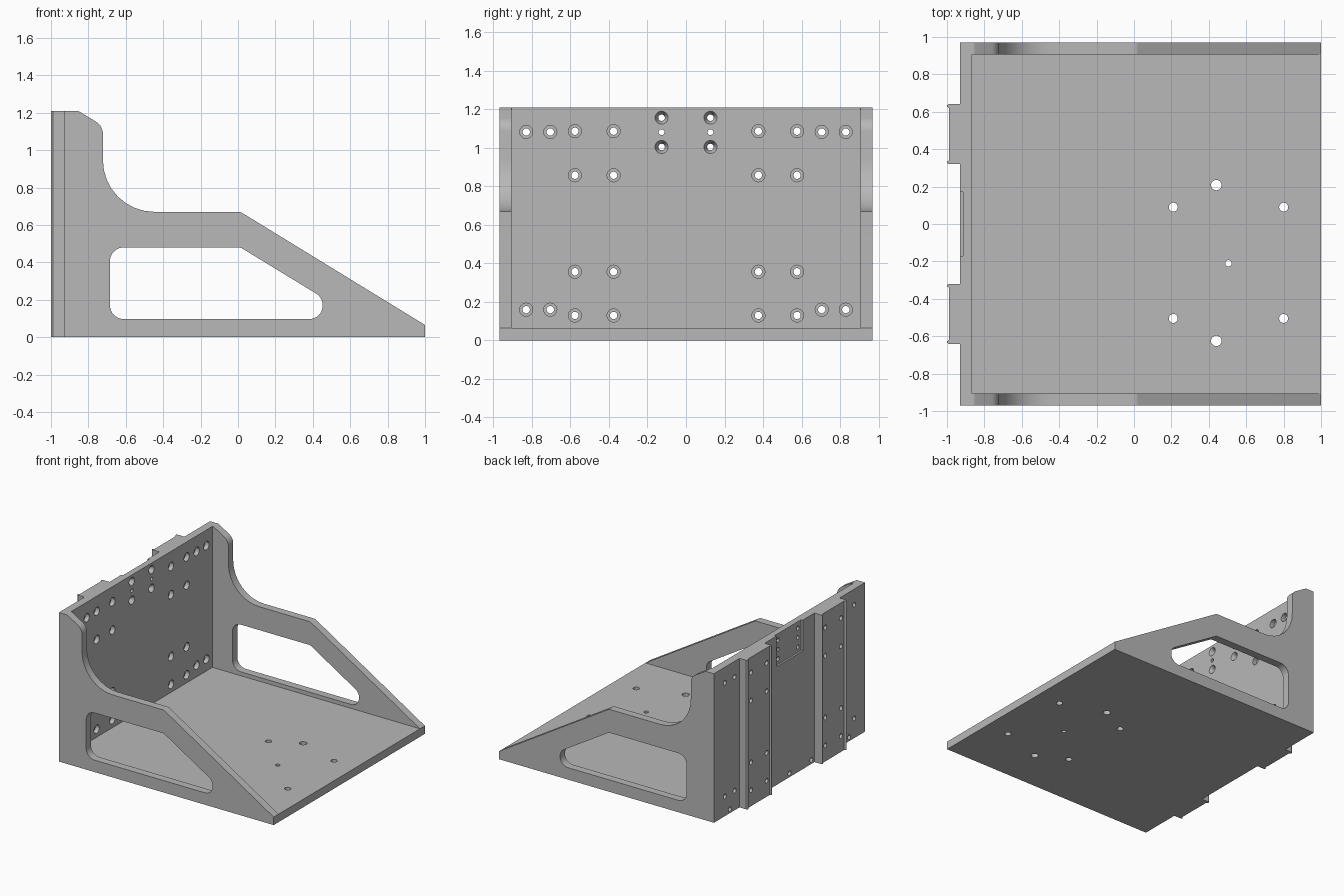
import bpy, bmesh, math
from mathutils import Vector

if "Cube" in bpy.data.objects:
    bpy.data.objects.remove(bpy.data.objects["Cube"], do_unlink=True)

grey = bpy.data.materials.new("machined grey")
grey.use_nodes = True
COLOUR = (0.48, 0.48, 0.48, 1)
grey.diffuse_color = COLOUR
grey.node_tree.nodes["Principled BSDF"].inputs["Base Color"].default_value = COLOUR


def finish(bm, name):
    bmesh.ops.recalc_face_normals(bm, faces=bm.faces)
    mesh = bpy.data.meshes.new(name)
    bm.to_mesh(mesh)
    bm.free()
    mesh.materials.append(grey)
    obj = bpy.data.objects.new(name, mesh)
    bpy.context.collection.objects.link(obj)
    return obj


def fillet(corners, steps=8):
    """Round each (x, y, radius) corner of a closed outline."""
    out = []
    for i, (x, y, r) in enumerate(corners):
        p = Vector((x, y))
        if r == 0:
            out.append(p)
            continue
        a = (Vector(corners[i - 1][:2]) - p).normalized()
        b = (Vector(corners[(i + 1) % len(corners)][:2]) - p).normalized()
        half = a.angle(b) / 2
        centre = p + (a + b).normalized() * (r / math.sin(half))
        start = p + a * (r / math.tan(half)) - centre
        end = p + b * (r / math.tan(half)) - centre
        for k in range(steps + 1):
            # spherical blend between the two tangent points
            t, w = k / steps, math.pi - 2 * half
            out.append(centre + (start * math.sin((1 - t) * w) + end * math.sin(t * w)) / math.sin(w))
    return out


def prism(name, outline, lo, hi, axis):
    """Extrude an outline along y (outline in x, z) or along z (outline in x, y)."""
    bm = bmesh.new()

    def place(p, h):
        return (p[0], h, p[1]) if axis == "y" else (p[0], p[1], h)
    face = bm.faces.new([bm.verts.new(place(p, lo)) for p in outline])
    new = bmesh.ops.extrude_face_region(bm, geom=[face])["geom"]
    shift = Vector((0, hi - lo, 0) if axis == "y" else (0, 0, hi - lo))
    bmesh.ops.translate(bm, vec=shift, verts=[v for v in new if isinstance(v, bmesh.types.BMVert)])
    return finish(bm, name)


def add_bore(bm, centre, steps, axis, sides=24):
    """Stepped round cutter from (position along axis, radius) pairs."""
    rings = []
    for pos, r in steps:
        ring = []
        for k in range(sides):
            a = 2 * math.pi * k / sides
            u, v = centre[0] + r * math.cos(a), centre[1] + r * math.sin(a)
            ring.append(bm.verts.new((pos, u, v) if axis == "x" else (u, v, pos)))
        rings.append(ring)
    for r0, r1 in zip(rings, rings[1:]):
        for k in range(sides):
            n = (k + 1) % sides
            bm.faces.new((r0[k], r0[n], r1[n], r1[k]))
    bm.faces.new(rings[0])
    bm.faces.new(rings[-1])


def cut(target, cutter):
    mod = target.modifiers.new("cut", "BOOLEAN")
    mod.operation, mod.solver, mod.object = "DIFFERENCE", "EXACT", cutter
    bpy.ops.object.select_all(action="DESELECT")
    bpy.context.view_layer.objects.active = target
    target.select_set(True)
    bpy.ops.object.modifier_apply(modifier=mod.name)
    bpy.data.objects.remove(cutter, do_unlink=True)


REAR, INNER, FRONT = -0.93, -0.865, 1.0
WIDE, INSIDE = 0.97, 0.907
TOP, FLOOR = 1.21, 0.065

# Side gussets with a rounded window
gusset = fillet([
    (REAR, 0, 0), (REAR, TOP, 0), (-0.855, TOP, 0.03), (-0.722, 1.13, 0.08),
    (-0.722, 0.67, 0.275), (0.013, 0.67, 0.04), (FRONT, FLOOR, 0), (FRONT, 0, 0)])
window = fillet([
    (-0.685, 0.097, 0.075), (-0.685, 0.48, 0.075), (0.013, 0.48, 0.04),
    (0.452, 0.212, 0.07), (0.452, 0.097, 0.07)])
parts = []
for name, lo, hi in (("right_gusset", -WIDE, -INSIDE), ("left_gusset", INSIDE, WIDE)):
    side = prism(name, gusset, lo, hi, "y")
    cut(side, prism("window_cutter", window, lo - 0.1, hi + 0.1, "y"))
    parts.append(side)

# Base plate with through holes
base = prism("base_plate", [(INNER, -INSIDE), (FRONT, -INSIDE), (FRONT, INSIDE), (INNER, INSIDE)],
             0, FLOOR, "z")
bm = bmesh.new()
for x, y, r in ((0.21, 0.09, 0.024), (0.8, 0.09, 0.024), (0.21, -0.505, 0.024), (0.8, -0.505, 0.024),
                (0.44, 0.208, 0.028), (0.44, -0.625, 0.028), (0.505, -0.21, 0.017)):
    add_bore(bm, (x, y), [(-0.1, r), (0.2, r)], "z")
cut(base, finish(bm, "base_hole_cutter"))
parts.append(base)

# Back plate with two lipped rails, as one profile
rail = [(REAR, 0.32), (-0.99, 0.32), (-1.0, 0.326), (-1.0, 0.332), (-0.988, 0.342),
        (-0.988, 0.618), (-1.0, 0.628), (-1.0, 0.634), (-0.99, 0.642), (REAR, 0.642)]
outline = [(INNER, INSIDE), (INNER, -INSIDE), (REAR, -INSIDE)]
outline += [(x, -y) for x, y in reversed(rail)] + rail + [(REAR, INSIDE)]
back = prism("back_plate", outline, 0, TOP, "z")

# Shallow pocket at the top of the rear face
pocket = [(-0.96, -0.17), (-0.915, -0.17), (-0.915, 0.17), (-0.96, 0.17)]
cut(back, prism("pocket_cutter", pocket, 0.96, TOP + 0.1, "z"))

# Counterbored, countersunk and blind holes
bm = bmesh.new()
counterbore = [(-0.84, 0.034), (-0.9, 0.034), (-0.9, 0.019), (-1.05, 0.019)]
countersink = [(-0.84, 0.034), (INNER, 0.034), (-0.895, 0.017), (-1.05, 0.017)]
for s in (-1, 1):
    for y in (0.376, 0.577):
        for z in (0.13, 0.357, 0.858, 1.087):
            add_bore(bm, (s * y, z), counterbore, "x")
    for y in (0.705, 0.83):
        for z in (0.16, 1.083):
            add_bore(bm, (s * y, z), counterbore, "x")
    for z in (1.005, 1.157):
        add_bore(bm, (s * 0.127, z), countersink, "x")
    add_bore(bm, (s * 0.127, 1.082), [(-0.84, 0.015), (-1.05, 0.015)], "x")
for y in (-0.765, -0.28, 0, 0.28, 0.765):
    add_bore(bm, (y, 0.032), [(-1.05, 0.019), (-0.88, 0.019)], "x")
cut(back, finish(bm, "back_hole_cutter"))
parts.append(back)

# Smooth the bores and fillets, keep the edges sharp
bpy.ops.object.select_all(action="DESELECT")
for part in parts:
    part.select_set(True)
bpy.context.view_layer.objects.active = back
bpy.ops.object.shade_smooth_by_angle(angle=math.radians(30))
